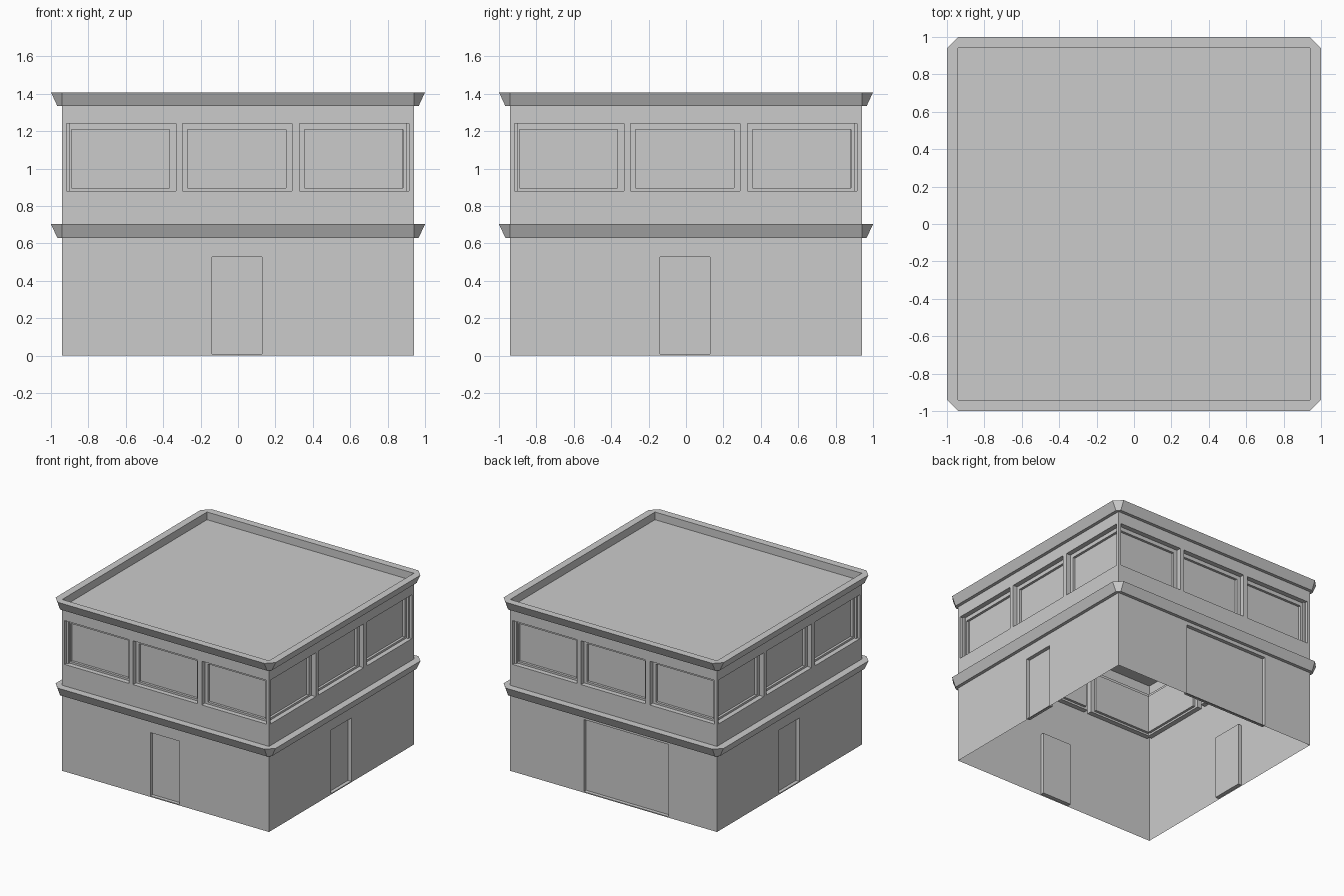
import bpy, bmesh
from math import pi
from mathutils import Matrix

cube = bpy.data.objects.get("Cube")
if cube:
    bpy.data.objects.remove(cube)

HALF = 0.94          # half width of the walls
LEDGE_Z = 0.63       # underside of the lower cornice
ROOF_Z = 1.335       # underside of the upper cornice
BAND = 0.073         # cornice height

plaster = bpy.data.materials.new("plain_grey")
plaster.use_nodes = True
GREY = (0.6, 0.6, 0.6, 1)
plaster.diffuse_color = GREY
plaster.node_tree.nodes["Principled BSDF"].inputs["Base Color"].default_value = GREY


def finish(name, bm):
    bmesh.ops.remove_doubles(bm, verts=bm.verts, dist=0.0005)
    mesh = bpy.data.meshes.new(name)
    bm.to_mesh(mesh)
    bm.free()
    mesh.materials.append(plaster)
    obj = bpy.data.objects.new(name, mesh)
    bpy.context.collection.objects.link(obj)
    return obj


def rect(bm, u0, u1, z0, z1, depth=0):
    """Four corners on the front plane, pushed inward by depth."""
    y = -HALF + depth
    return [bm.verts.new(c) for c in
            ((u0, y, z0), (u1, y, z0), (u1, y, z1), (u0, y, z1))]


def bridge(bm, a, b):
    n = len(a)
    for i in range(n):
        j = (i + 1) % n
        ring = (a[i], a[j], b[j], b[i])
        if len({tuple(round(c, 5) for c in v.co) for v in ring}) > 2:
            bm.faces.new(ring)


def recess(name, steps, turn):
    """Nested rectangles joined into a stepped pocket with a closed back."""
    bm = bmesh.new()
    loops = [rect(bm, *s) for s in steps]
    for a, b in zip(loops, loops[1:]):
        bridge(bm, a, b)
    bm.faces.new(loops[-1])
    bmesh.ops.transform(bm, matrix=turn, verts=bm.verts)
    finish(name, bm)


def wall(name, openings, z0, z1, turn):
    """Flat wall split on the opening edges, leaving the openings empty."""
    us = sorted({-HALF, HALF} | {u for o in openings for u in o[:2]})
    zs = sorted({z0, z1} | {z for o in openings for z in o[2:]})
    bm = bmesh.new()
    for u0, u1 in zip(us, us[1:]):
        for low, high in zip(zs, zs[1:]):
            u, z = (u0 + u1) / 2, (low + high) / 2
            if not any(o[0] < u < o[1] and o[2] < z < o[3] for o in openings):
                bm.faces.new(rect(bm, u0, u1, low, high))
    bmesh.ops.transform(bm, matrix=turn, verts=bm.verts)
    finish(name, bm)


def cornice(name, z0, parapet):
    """Flared band with cut corners."""
    bm = bmesh.new()
    rows = [(0, z0), (0.026, z0), (0.06, z0 + BAND), (0, z0 + BAND)]
    if parapet:
        rows.append((0, z0))
    loops = []
    for out, z in rows:
        loop = []
        for sx, sy in ((-1, -1), (1, -1), (1, 1), (-1, 1)):
            ends = [(sx * HALF, sy * (HALF + out)), (sx * (HALF + out), sy * HALF)]
            if sx * sy > 0:
                ends.reverse()
            loop += [bm.verts.new((x, y, z)) for x, y in ends]
        loops.append(loop)
    for a, b in zip(loops, loops[1:]):
        bridge(bm, a, b)
    finish(name, bm)


# Four sides: doors below, three windows above
small_door = (-0.138, 0.128, 0.008, 0.528)
wide_door = (-0.27, 0.50, 0.008, 0.60)
windows = [(c - 0.293, c + 0.293, 0.88, 1.24) for c in (-0.625, -0.003, 0.622)]
for k, side in enumerate(("front", "left", "back", "right")):
    turn = Matrix.Rotation(k * pi / 2, 4, 'Z')
    door = wide_door if side == "back" else small_door
    wall(side + "_lower_wall", [door], 0, LEDGE_Z, turn)
    recess(side + "_door", [door, (*door, 0.03)], turn)
    wall(side + "_upper_wall", windows, LEDGE_Z, ROOF_Z, turn)
    for n, w in enumerate(windows):
        pane = (w[0] + 0.027, w[1] - 0.033, w[2] + 0.016, w[3] - 0.032)
        recess(f"{side}_window_{n + 1}",
               [w, (*w, 0.04), (*pane, 0.04), (*pane, 0.06)], turn)

# Cornices and sunken roof
cornice("lower_cornice", LEDGE_Z, False)
cornice("roof_cornice", ROOF_Z, True)
bm = bmesh.new()
bmesh.ops.create_grid(bm, x_segments=1, y_segments=1, size=HALF)
bmesh.ops.translate(bm, verts=bm.verts, vec=(0, 0, ROOF_Z + 0.01))
finish("roof", bm)
